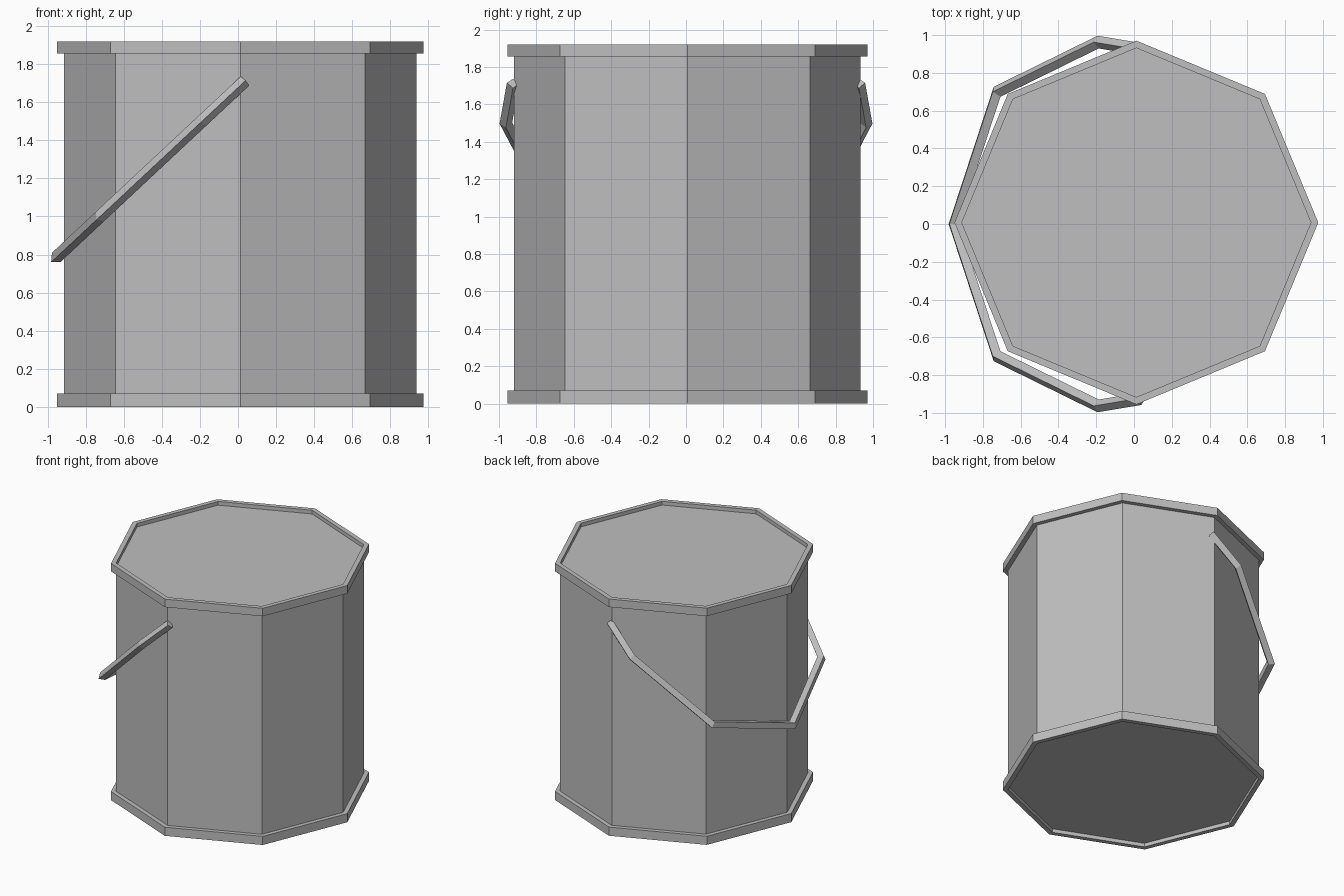
import bpy, bmesh, math
from mathutils import Vector

cube = bpy.data.objects.get("Cube")
if cube:
    bpy.data.objects.remove(cube, do_unlink=True)

SIDES = 8
CENTRE = Vector((0.0125, 0.0075, 0))

grey = bpy.data.materials.new("plain_grey")
grey.use_nodes = True
colour = (0.52, 0.52, 0.52, 1)
grey.diffuse_color = colour
grey.node_tree.nodes["Principled BSDF"].inputs["Base Color"].default_value = colour


def finish(name, bm):
    bmesh.ops.recalc_face_normals(bm, faces=bm.faces)
    mesh = bpy.data.meshes.new(name)
    bm.to_mesh(mesh)
    bm.free()
    mesh.materials.append(grey)
    obj = bpy.data.objects.new(name, mesh)
    bpy.context.collection.objects.link(obj)
    return obj


def bridge(bm, a, b):
    n = len(a)
    for i in range(n):
        j = (i + 1) % n
        bm.faces.new((a[i], a[j], b[j], b[i]))


def lathe(name, profile, closed):
    """Eight-sided turning of (radius, z) points; open profiles get flat caps."""
    bm = bmesh.new()
    rings = []
    for r, z in profile:
        ring = []
        for i in range(SIDES):
            a = math.tau * i / SIDES
            ring.append(bm.verts.new(CENTRE + Vector((r * math.cos(a), r * math.sin(a), z))))
        rings.append(ring)
    for a, b in zip(rings, rings[1:]):
        bridge(bm, a, b)
    if closed:
        bridge(bm, rings[-1], rings[0])
    else:
        bm.faces.new(rings[0])
        bm.faces.new(rings[-1])
    return finish(name, bm)


# Container with recessed lid and base
lathe("body", [(0.926, 0.03), (0.926, 1.89)], False)

# Raised bands around both ends
for name, low, high in (("bottom_rim", 0, 0.07), ("top_rim", 1.855, 1.92)):
    lathe(name, [(0.963, low), (0.963, high), (0.924, high), (0.924, low)], True)

# Swinging handle: diamond bar along a tilted part-octagon
TOP = Vector((0.037, 0, 1.712))
TIP = Vector((-0.955, 0, 0.785))
along = (TIP - TOP).normalized()
across = Vector((0, 1, 0))
normal = along.cross(across).normalized()
half = [(0.037, 0.925), (-0.19, 0.963), (-0.725, 0.70)]
plan = half + [(TIP.x, 0)] + [(x, -y) for x, y in reversed(half)]
path = [TOP + along * ((x - TOP.x) / along.x) + across * y for x, y in plan]

bm = bmesh.new()
rings = []
RADIUS = 0.033
for i, p in enumerate(path):
    before = (p - path[i - 1]).normalized() if i else None
    after = (path[i + 1] - p).normalized() if i < len(path) - 1 else None
    d1, d2 = before or after, after or before
    tangent = (d1 + d2).normalized()
    side = tangent.cross(normal).normalized() * (RADIUS / tangent.dot(d1))
    rings.append([bm.verts.new(p + o) for o in (side, normal * RADIUS, -side, -normal * RADIUS)])
for a, b in zip(rings, rings[1:]):
    bridge(bm, a, b)
bm.faces.new(rings[0])
bm.faces.new(rings[-1])
finish("handle", bm)
